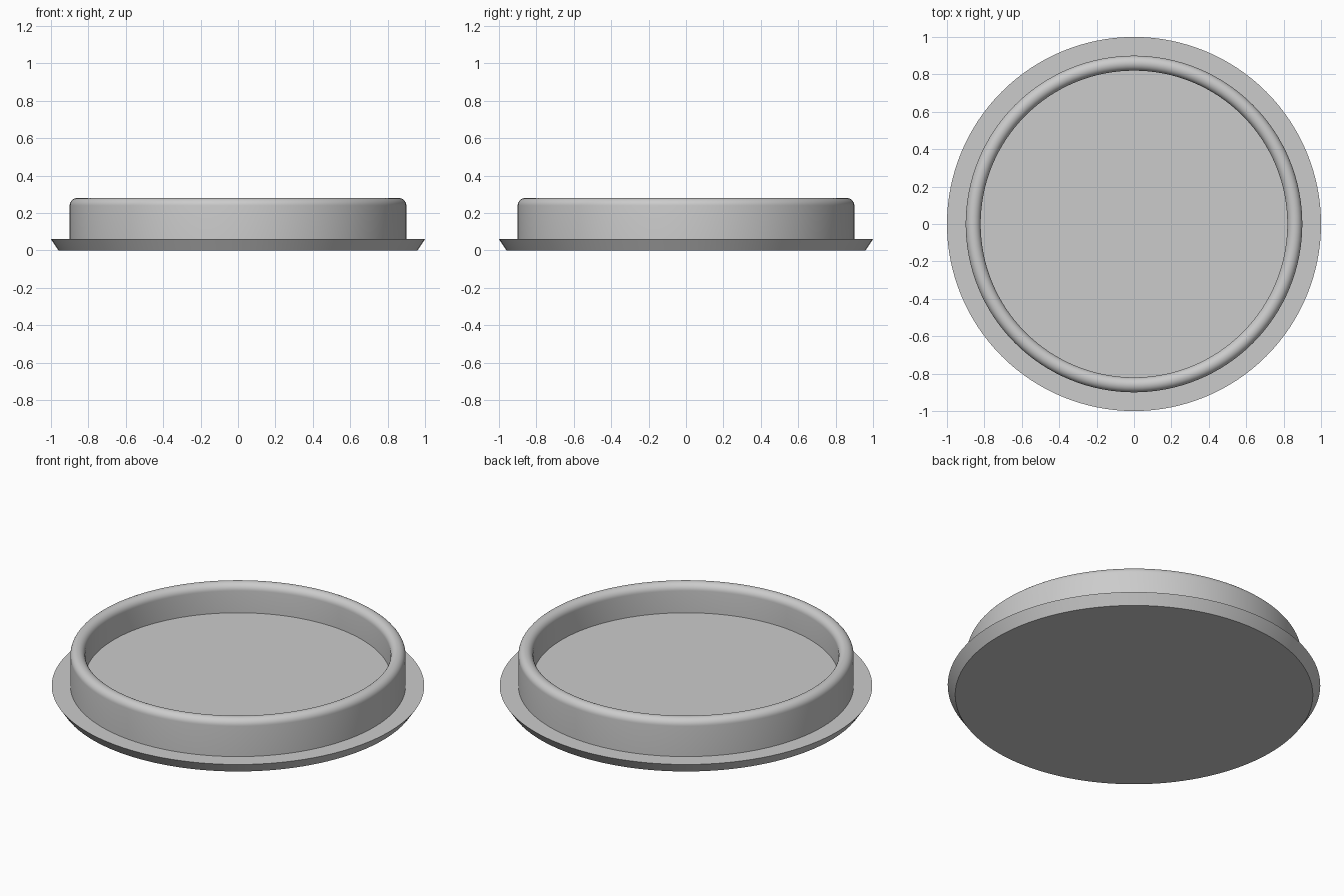
import bpy, bmesh, math

if "Cube" in bpy.data.objects:
    bpy.data.objects.remove(bpy.data.objects["Cube"])

SEGMENTS = 128
FLOOR_Z = 0.11


def lathe(name, profile):
    """Spin an (r, z) profile, starting and ending on the axis, around z."""
    bm = bmesh.new()
    verts = [bm.verts.new((r, 0, z)) for r, z in profile]
    edges = [bm.edges.new(pair) for pair in zip(verts, verts[1:])]
    bmesh.ops.spin(bm, geom=verts + edges, cent=(0, 0, 0), axis=(0, 0, 1),
                   angle=2 * math.pi, steps=SEGMENTS)
    bmesh.ops.remove_doubles(bm, verts=bm.verts, dist=1e-4)
    bmesh.ops.recalc_face_normals(bm, faces=bm.faces)
    mesh = bpy.data.meshes.new(name)
    bm.to_mesh(mesh)
    bm.free()
    obj = bpy.data.objects.new(name, mesh)
    bpy.context.collection.objects.link(obj)
    bpy.ops.object.select_all(action='DESELECT')
    obj.select_set(True)
    bpy.context.view_layer.objects.active = obj
    bpy.ops.object.shade_smooth_by_angle(angle=math.radians(25))
    return obj


# Half-round lip on top of the wall, from outside to inside
lip = [(0.86 + 0.04 * math.cos(math.pi * i / 16),
        0.24 + 0.04 * math.sin(math.pi * i / 16)) for i in range(17)]

# Shallow dish: flared base flange, upright wall, rounded lip, flat floor
lathe("shallow_dish",
      [(0, 0), (0.96, 0), (1.0, 0.06), (0.90, 0.06)] + lip
      + [(0.82, FLOOR_Z), (0, FLOOR_Z)])
